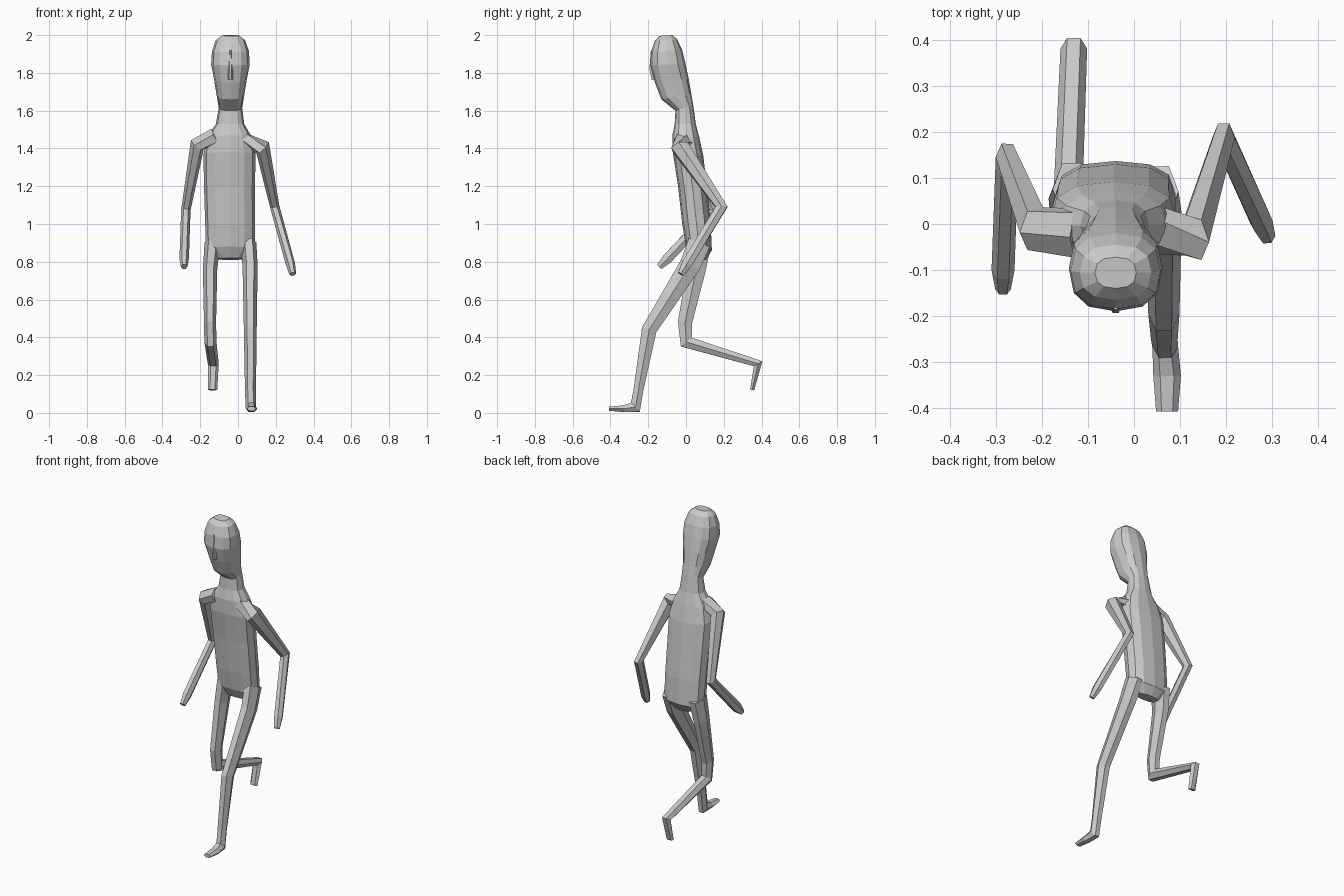
import bpy, bmesh, math
from mathutils import Vector


def loft(name, rings):
    """Skin a list of equal-length vertex rings and cap both ends."""
    bm = bmesh.new()
    vs = [[bm.verts.new(p) for p in ring] for ring in rings]
    n = len(vs[0])
    for a, b in zip(vs, vs[1:]):
        for i in range(n):
            j = (i + 1) % n
            bm.faces.new((a[i], a[j], b[j], b[i]))
    bm.faces.new(vs[0])
    bm.faces.new(vs[-1])
    bmesh.ops.recalc_face_normals(bm, faces=bm.faces[:])
    me = bpy.data.meshes.new(name)
    bm.to_mesh(me)
    bm.free()
    ob = bpy.data.objects.new(name, me)
    bpy.context.collection.objects.link(ob)
    return ob


def tube(name, path, sides=6):
    """Limb along a path of (x, y, z, half width, half thickness)."""
    pts = [Vector(p[:3]) for p in path]
    rings = []
    for i, p in enumerate(path):
        t = Vector()
        if i > 0:
            t += (pts[i] - pts[i - 1]).normalized()
        if i < len(pts) - 1:
            t += (pts[i + 1] - pts[i]).normalized()
        t.normalize()
        s = Vector((1, 0, 0))
        s = (s - t * s.dot(t)).normalized()
        n = t.cross(s)
        ring = []
        for k in range(sides):
            a = 2 * math.pi * k / sides
            ring.append(pts[i] + s * math.cos(a) * p[3] + n * math.sin(a) * p[4] / 0.866)
        rings.append(ring)
    return loft(name, rings)


def body(name, sections, sides=12, power=0.8):
    """Sections of (centre x, half width, front y, front z, back y, back z)."""
    def soft(v):
        return math.copysign(abs(v) ** power, v)
    rings = []
    for cx, w, fy, fz, by, bz in sections:
        ring = []
        for k in range(sides):
            a = 2 * math.pi * k / sides
            c, s = soft(math.cos(a)), soft(math.sin(a))
            f = (1 + s) / 2
            ring.append((cx + w * c, fy + (by - fy) * f, fz + (bz - fz) * f))
        rings.append(ring)
    return loft(name, rings)


# Torso, neck and head in one skin
body("torso_and_head", [
    (-0.04, 0.070, 0.030, 0.82, 0.105, 0.81),
    (-0.04, 0.130, 0.000, 0.88, 0.137, 0.86),
    (-0.042, 0.132, -0.020, 1.00, 0.130, 1.02),
    (-0.045, 0.135, -0.042, 1.20, 0.110, 1.20),
    (-0.045, 0.138, -0.070, 1.38, 0.092, 1.36),
    (-0.045, 0.115, -0.072, 1.47, 0.070, 1.46),
    (-0.042, 0.075, -0.060, 1.53, 0.052, 1.53),
    (-0.04, 0.062, -0.056, 1.60, 0.038, 1.63),
    (-0.04, 0.072, -0.130, 1.66, 0.028, 1.69),
    (-0.04, 0.086, -0.165, 1.75, 0.014, 1.77),
    (-0.04, 0.102, -0.190, 1.84, -0.003, 1.85),
    (-0.04, 0.098, -0.185, 1.91, -0.020, 1.92),
    (-0.04, 0.078, -0.165, 1.97, -0.045, 1.975),
    (-0.04, 0.045, -0.140, 1.996, -0.072, 2.0),
])

# Nose ridge
tube("nose", [(-0.04, -0.180, 1.92, 0.006, 0.006),
              (-0.04, -0.182, 1.82, 0.012, 0.012),
              (-0.04, -0.168, 1.765, 0.014, 0.014)])

# Arms, both swung back at the elbow
tube("right_arm", [(-0.120, -0.020, 1.465, 0.045, 0.050),
                   (-0.215, -0.010, 1.420, 0.042, 0.045),
                   (-0.276, 0.145, 1.075, 0.025, 0.030),
                   (-0.285, -0.100, 0.815, 0.025, 0.027),
                   (-0.285, -0.142, 0.773, 0.017, 0.016)])
tube("left_arm", [(0.030, -0.010, 1.440, 0.048, 0.050),
                  (0.130, -0.030, 1.405, 0.045, 0.046),
                  (0.195, 0.188, 1.090, 0.025, 0.031),
                  (0.277, 0.005, 0.790, 0.025, 0.027),
                  (0.290, -0.028, 0.735, 0.018, 0.016)])

# Forward leg with planted foot
tube("left_leg", [(0.055, 0.070, 0.900, 0.042, 0.060),
                  (0.064, 0.020, 0.780, 0.040, 0.055),
                  (0.065, -0.195, 0.440, 0.034, 0.040),
                  (0.066, -0.252, 0.120, 0.029, 0.026),
                  (0.068, -0.268, 0.030, 0.028, 0.033),
                  (0.072, -0.330, 0.022, 0.030, 0.018),
                  (0.072, -0.408, 0.022, 0.024, 0.011)])

# Trailing leg with lifted foot
tube("right_leg", [(-0.135, 0.075, 0.900, 0.042, 0.058),
                   (-0.148, 0.055, 0.760, 0.038, 0.050),
                   (-0.148, -0.005, 0.480, 0.032, 0.038),
                   (-0.146, 0.002, 0.375, 0.032, 0.037),
                   (-0.131, 0.382, 0.260, 0.029, 0.026),
                   (-0.135, 0.350, 0.122, 0.025, 0.011)])
